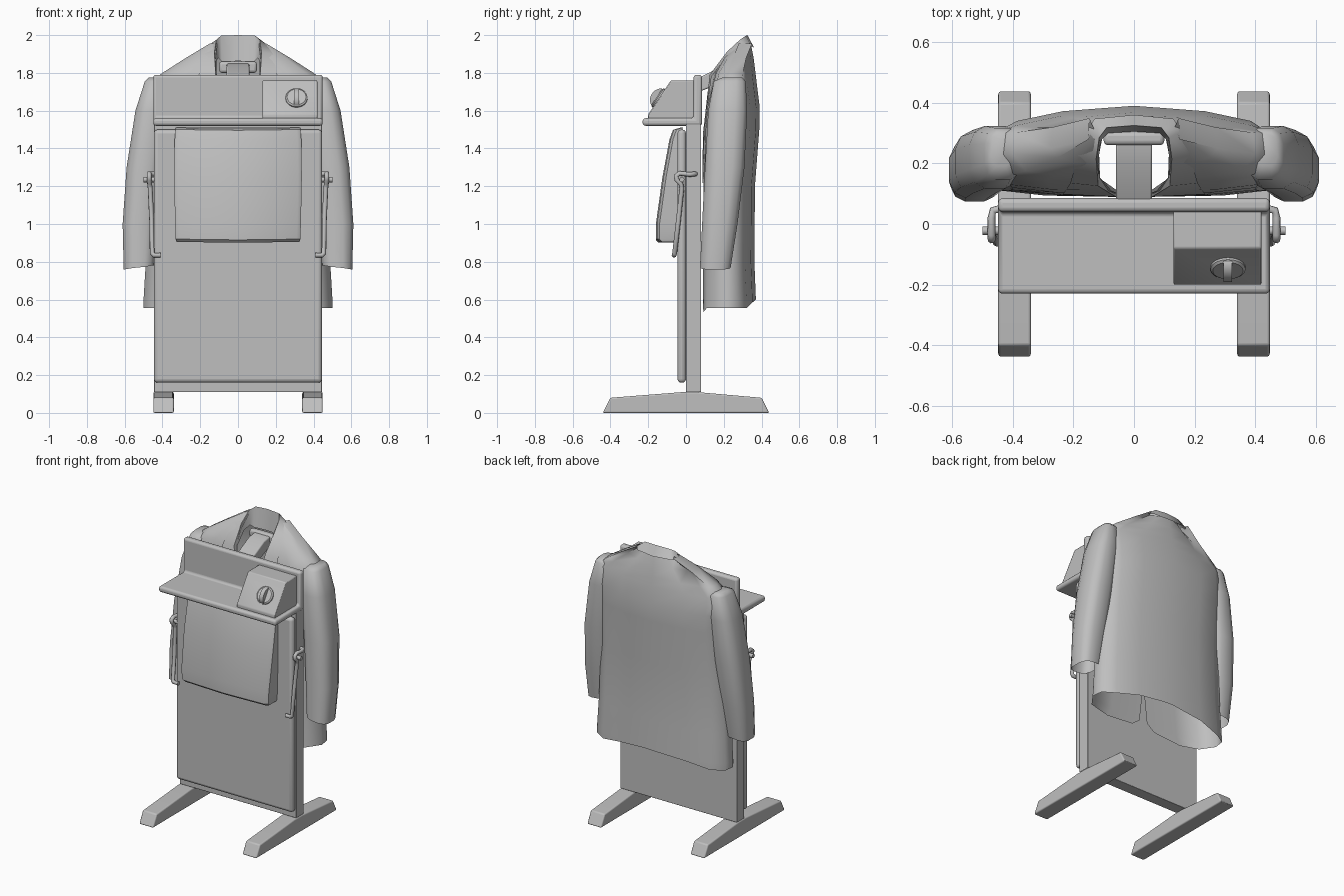
import bpy, bmesh, math
from mathutils import Vector

if "Cube" in bpy.data.objects:
    bpy.data.objects.remove(bpy.data.objects["Cube"])

grey = bpy.data.materials.new("light grey")
grey.diffuse_color = (0.52, 0.52, 0.52, 1)
grey.use_nodes = True
grey.node_tree.nodes["Principled BSDF"].inputs["Base Color"].default_value = grey.diffuse_color


def make(name, verts, faces, bevel=0, angle=35, segs=3):
    me = bpy.data.meshes.new(name)
    bm = bmesh.new()
    vs = [bm.verts.new(v) for v in verts]
    for f in faces:
        bm.faces.new([vs[i] for i in f])
    bmesh.ops.remove_doubles(bm, verts=bm.verts, dist=1e-5)
    bmesh.ops.recalc_face_normals(bm, faces=bm.faces)
    bm.to_mesh(me)
    bm.free()
    ob = bpy.data.objects.new(name, me)
    bpy.context.collection.objects.link(ob)
    me.materials.append(grey)
    if bevel:
        m = ob.modifiers.new("bevel", 'BEVEL')
        m.width, m.segments, m.limit_method = bevel, segs, 'ANGLE'
    bpy.ops.object.select_all(action='DESELECT')
    ob.select_set(True)
    bpy.context.view_layer.objects.active = ob
    bpy.ops.object.shade_smooth_by_angle(angle=math.radians(angle))
    return ob


def extrude_x(name, prof, x0, x1, bevel=0, **kw):
    """Solid from a (y, z) profile stretched along x."""
    n = len(prof)
    v = [(x, y, z) for x in (x0, x1) for y, z in prof]
    f = [tuple(range(n)), tuple(range(n, 2 * n))]
    f += [(i, (i + 1) % n, n + (i + 1) % n, n + i) for i in range(n)]
    return make(name, v, f, bevel, **kw)


def box(name, x0, x1, y0, y1, z0, z1, bevel=0, **kw):
    return extrude_x(name, [(y0, z0), (y1, z0), (y1, z1), (y0, z1)], x0, x1, bevel, **kw)


def grid(name, rows, closed=False, caps=(), angle=60):
    """Sheet or tube lofted through rows of points."""
    n = len(rows[0])
    v = [p for r in rows for p in r]
    f = []
    for j in range(len(rows) - 1):
        for i in range(n if closed else n - 1):
            k = (i + 1) % n
            f.append((j * n + i, j * n + k, (j + 1) * n + k, (j + 1) * n + i))
    for c in caps:
        f.append(tuple(range(c * n, c * n + n)))
    return make(name, v, f, angle=angle)


def tube(name, pts, r):
    cu = bpy.data.curves.new(name, 'CURVE')
    cu.dimensions, cu.bevel_depth, cu.bevel_resolution = '3D', r, 2
    cu.use_fill_caps = True
    sp = cu.splines.new('POLY')
    sp.points.add(len(pts) - 1)
    for p, c in zip(sp.points, pts):
        p.co = (*c, 1)
    ob = bpy.data.objects.new(name, cu)
    bpy.context.collection.objects.link(ob)
    cu.materials.append(grey)


# stand: feet, back board, hinged front board
foot = [(-.44, 0), (-.40, .08), (-.02, .11), (.06, .11), (.40, .08), (.44, 0)]
for side, s in (("left", -1), ("right", 1)):
    extrude_x(side + "_foot", foot, s * .34, s * .448, .008)
box("back_board", -.445, .445, 0, .08, .11, 1.53, .004)
box("front_board", -.445, .445, -.045, 0, .16, 1.5, .02)

# cushioned pad, slightly crowned
rows = []
for z, yf, w in ((.905, -.07, .325), (.905, -.145, .325), (.92, -.16, .33), (1.0, -.16, .333),
                 (1.25, -.125, .338), (1.45, -.088, .335), (1.50, -.07, .33), (1.51, -.035, .33)):
    rows.append([(-w, -.02, z), (-w, yf + .02, z), (-w + .02, yf + .006, z), (0, yf, z - .004),
                 (w - .02, yf + .006, z), (w, yf + .02, z), (w, -.02, z)])
grid("pad", rows, closed=True, caps=(0, -1 + len(rows)), angle=40)

# tray with upright back, control box and knob
extrude_x("tray", [(-.23, 1.52), (.085, 1.52), (.085, 1.79), (.04, 1.79), (.04, 1.56), (-.23, 1.56)],
          -.448, .448, .015)
extrude_x("control_box", [(-.20, 1.555), (.045, 1.555), (.045, 1.76), (-.08, 1.76), (-.20, 1.58)],
          .13, .42, .006, segs=2)
tilt = Vector((0, -.18, .12)).normalized()
up = Vector((0, .12, .18)).normalized()
cen = Vector((.31, -.143, 1.665))
rows = [[cen + Vector((1, 0, 0)) * r * math.cos(t) + up * r * math.sin(t) + tilt * h
         for t in [2 * math.pi * i / 24 for i in range(24)]]
        for r, h in ((.058, -.01), (.058, .008), (.05, .014))]
grid("knob_disc", rows, closed=True, caps=(2,), angle=35)
# half-round grip across the disc
arc = [cen + up * .055 * math.cos(a) + tilt * .045 * math.sin(a)
       for a in [math.pi * i / 12 for i in range(13)]]
grid("knob_grip", [[p + Vector((dx, 0, 0)) for p in arc] for dx in (-.014, .014)],
     closed=True, caps=(0, 1), angle=40)

# side levers
for side, s in (("left", -1), ("right", 1)):
    tube(side + "_lever", [(s * x, y, z) for x, y, z in (
        (.41, -.063, .835), (.445, -.063, .835), (.455, -.06, .845), (.457, -.04, 1.02), (.465, -.022, 1.19),
        (.468, -.028, 1.215), (.47, -.05, 1.235), (.47, -.052, 1.255), (.47, -.035, 1.268),
        (.47, .02, 1.262), (.465, .045, 1.265), (.44, .05, 1.265))], .013)
    tube(side + "_pivot", [(s * .42, -.022, 1.235), (s * .50, -.022, 1.235)], .014)

# jacket body: z, half width, front y, back y, half gap at the front
body = [(.555, .50, .09, .37, .09), (.60, .50, .09, .37, .03), (.80, .488, .09, .362, .008),
        (1.2, .47, .092, .365, .008), (1.5, .465, .10, .388, .05), (1.62, .47, .11, .39, .075),
        (1.74, .475, .14, .375, .10), (1.80, .40, .155, .368, .115), (1.88, .275, .20, .358, .118),
        (1.955, .15, .275, .343, .11)]
rows = []
for z, w, yf, yb, gap in body:
    m = (yf + yb) / 2
    half = [(gap, yf, z), (gap + (w - gap) * .5, yf + .004, z if z > .56 else .535),
            (gap + (w - gap) * .85, yf + .02, z), (w, m - .03, z), (w * .98, m + .04, z),
            (w * .82, yb - .05, z), (w * .5, yb - .018, z + (.03 if z < .56 else 0))]
    end = (0, yb, z + (.05 if z < .56 else 0))
    rows.append(half + [end] + [(-x, y, q) for x, y, q in reversed(half)])
grid("jacket_body", rows, angle=80)

# sleeves: z, inner x, outer x, front y, back y
sleeve = [(1.775, .40, .475, .19, .30), (1.755, .37, .495, .145, .318), (1.60, .37, .545, .115, .326),
          (1.3, .40, .592, .098, .312), (1.0, .425, .613, .083, .275), (.77, .445, .607, .072, .238)]
for side, s in (("left", -1), ("right", 1)):
    rows = []
    for z, xi, xo, y0, y1 in sleeve:
        cx, cy, rx, ry = (xi + xo) / 2, (y0 + y1) / 2, (xo - xi) / 2, (y1 - y0) / 2
        ring = []
        for i in range(12):
            a = 2 * math.pi * (i + .5) / 12
            c, d = math.cos(a), math.sin(a)
            ring.append((s * (cx + rx * math.copysign(abs(c) ** .7, c)),
                         cy + ry * math.copysign(abs(d) ** .7, d), z - (.012 * c if z < .8 else 0)))
        rows.append(ring)
    grid(side + "_sleeve", rows, closed=True, caps=(0,), angle=70)

# lapels running up into the collar: outer edge, fold, inner edge
half = [((.03, .088, 1.22), (.015, .086, 1.22), (.01, .095, 1.22)),
        ((.235, .098, 1.50), (.06, .09, 1.48), (.055, .11, 1.48)),
        ((.21, .135, 1.78), (.118, .125, 1.79), (.112, .15, 1.78)),
        ((.185, .225, 1.90), (.125, .215, 1.91), (.115, .23, 1.86)),
        ((.16, .305, 1.945), (.115, .285, 1.975), (.105, .28, 1.88)),
        ((.13, .347, 1.94), (.09, .318, 1.997), (.085, .30, 1.86)),
        ((0, .36, 1.935), (0, .325, 2.0), (0, .305, 1.862))]
rows = half + [tuple((-x, y, z) for x, y, z in r) for r in reversed(half[:-1])]
grid("lapels_and_collar", rows, angle=50)

# hanger inside the jacket: neck tongue and shoulder bar
extrude_x("hanger_neck", [(.07, 1.70), (.27, 1.78), (.27, 1.85), (.20, 1.84), (.07, 1.775)], -.06, .06, .008)
box("hanger_bar", -.10, .10, .26, .305, 1.80, 1.86, .015)
